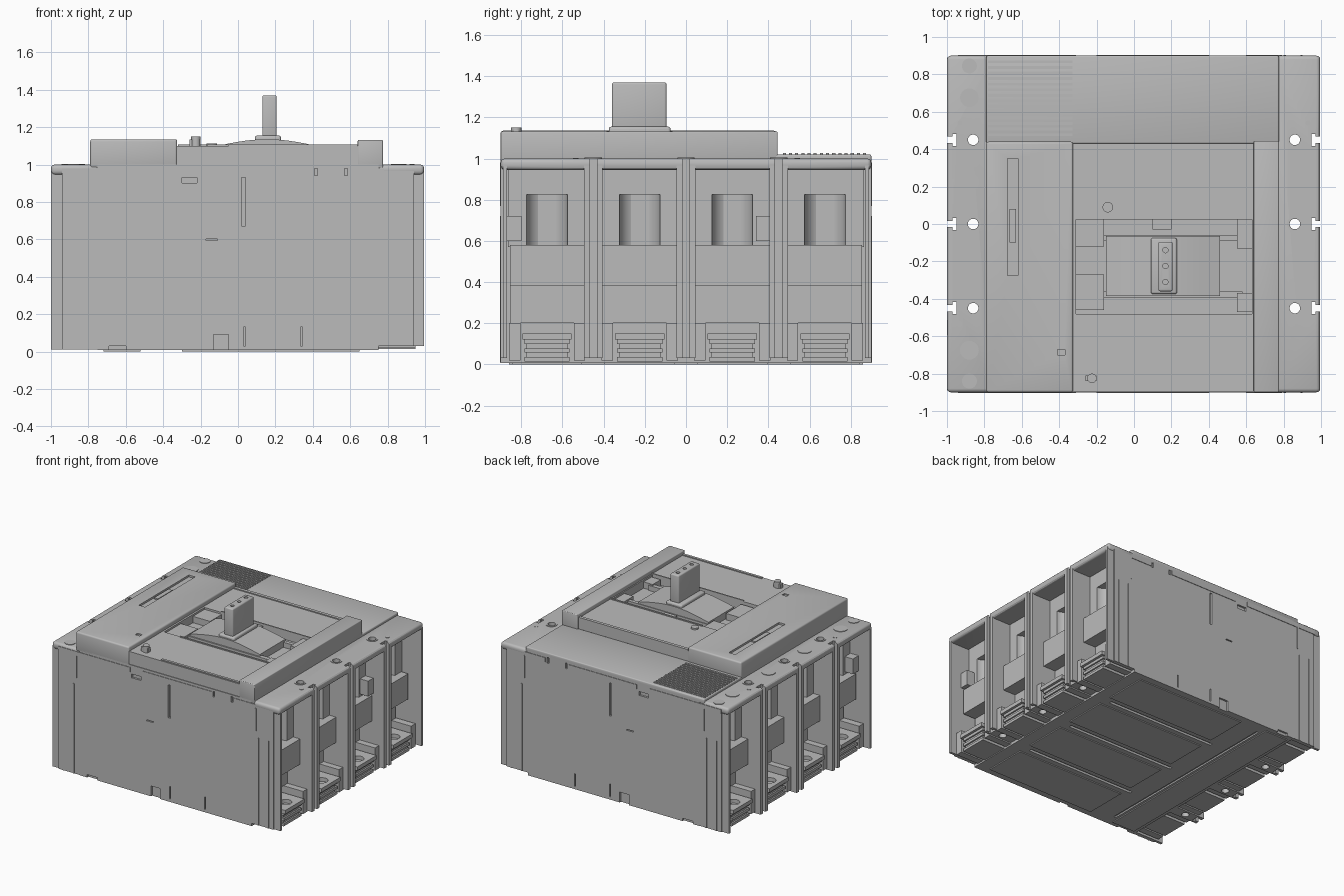
import bpy, bmesh, math
from mathutils import Matrix, Vector

if "Cube" in bpy.data.objects:
    bpy.data.objects.remove(bpy.data.objects["Cube"])

grey = bpy.data.materials.new("housing grey")
grey.use_nodes = True
COLOUR = (0.5, 0.5, 0.5, 1)
grey.diffuse_color = COLOUR
grey.node_tree.nodes["Principled BSDF"].inputs["Base Color"].default_value = COLOUR


def add_box(bm, x0, x1, y0, y1, z0, z1):
    lo = Vector((min(x0, x1), min(y0, y1), z0))
    hi = Vector((max(x0, x1), max(y0, y1), z1))
    bmesh.ops.create_cube(bm, size=1, matrix=Matrix.Translation((lo + hi) / 2) @ Matrix.Diagonal((*(hi - lo), 1)))


def add_cyl(bm, x, y, z0, z1, r, sides=32):
    bmesh.ops.create_cone(bm, cap_ends=True, segments=sides, radius1=r, radius2=r, depth=z1 - z0,
                          matrix=Matrix.Translation((x, y, (z0 + z1) / 2)))


def make(name, boxes=(), cyls=(), bevel=0, cutter=None):
    bm = bmesh.new()
    for b in boxes:
        add_box(bm, *b)
    for c in cyls:
        add_cyl(bm, *c)
    return finish(name, bm, bevel, cutter)


def finish(name, bm, bevel=0, cutter=None):
    me = bpy.data.meshes.new(name)
    bm.to_mesh(me)
    bm.free()
    ob = bpy.data.objects.new(name, me)
    bpy.context.collection.objects.link(ob)
    me.materials.append(grey)
    if bevel:
        m = ob.modifiers.new("soft edges", 'BEVEL')
        m.width, m.segments = bevel, 3
    if cutter:
        m = ob.modifiers.new("cut", 'BOOLEAN')
        m.object, m.solver, m.use_self = cutter, 'EXACT', True
    bpy.ops.object.select_all(action='DESELECT')
    bpy.context.view_layer.objects.active = ob
    ob.select_set(True)
    # Apply the modifiers first so the cut edges stay sharp
    if ob.modifiers:
        bpy.ops.object.convert(target='MESH')
    bpy.ops.object.shade_smooth_by_angle(angle=math.radians(30))
    return ob


def helper(name, boxes=(), cyls=()):
    ob = make(name, boxes, cyls)
    ob.hide_render = True
    ob.hide_viewport = True
    return ob


POLES = (-0.675, -0.225, 0.225, 0.675)
DIVIDERS = (-0.45, 0, 0.45)

# Main core with seams, bottom notches and underside channels
grooves = []
for s in (-1, 1):
    face = (s * 0.885, s * 0.95)
    for x0, x1, z0, z1 in ((0.02, 0.04, 0.67, 0.93), (-0.3, -0.22, 0.9, 0.93),
                           (0.41, 0.425, 0.94, 0.99), (0.57, 0.585, 0.94, 0.99),
                           (0.03, 0.04, 0.03, 0.13), (0.335, 0.345, 0.03, 0.13),
                           (-0.69, -0.6, -0.1, 0.03), (-0.13, -0.05, -0.1, 0.09),
                           (-0.17, -0.11, 0.595, 0.603)):
        grooves.append((x0, x1, *face, z0, z1))
for y in DIVIDERS:
    grooves.append((-0.35, 0.6, y - 0.012, y + 0.012, -0.1, 0.025))
    grooves.append((-0.05, 0.3, y + 0.07, y + 0.11, -0.1, 0.022))
grooves.append((-0.5, -0.48, -0.8, 0.8, -0.1, 0.02))
core_cutter = helper("seam_cutter", grooves)
make("core", [(-0.75, 0.75, -0.9, 0.9, 0.008, 1.0)], cutter=core_cutter)

# Cover seam strips along the front and back walls
for s in (-1, 1):
    make("cover_skirt", [(-0.94, -0.31, s * 0.89, s * 0.904, 0.945, 0.98),
                         (-0.2, 0.4, s * 0.89, s * 0.904, 0.945, 0.98),
                         (0.6, 0.78, s * 0.89, s * 0.904, 0.945, 0.98)])

# Terminal ends, mirrored left and right
for s in (-1, 1):
    edge = 0.995 if s > 0 else 1.0
    foot = 0.03 if s > 0 else 0.01
    slots, holes = [], []
    for y in DIVIDERS:
        slots += [(s * 0.965, s * 1.1, y - 0.017, y + 0.017, -0.1, 1.2),
                  (s * 0.95, s * 0.97, y - 0.032, y + 0.032, -0.1, 1.2)]
        holes.append((s * 0.86, y, -0.1, 1.2, 0.028))
    end_cutter = helper("slot_cutter", slots, holes)
    # Roof over the terminals, with rounded outer edge
    make("terminal_roof", [(s * 0.74, s * edge, -0.9, 0.9, 0.945, 1.0)], bevel=0.02, cutter=end_cutter)
    for y in DIVIDERS:
        make("pole_divider", [(s * 0.74, s * edge, y - 0.045, y + 0.045, foot, 0.965)], cutter=end_cutter)
        make("bolt_ring", cyls=[(s * 0.86, y, 0.99, 1.004, 0.042)], cutter=end_cutter)
    for e in (-1, 1):
        make("end_wall", [(s * 0.74, s * 0.94, e * 0.87, e * 0.9, foot, 0.965),
                          (s * 0.93, s * edge, e * 0.87, e * 0.89, foot, 0.965)])
        make("wall_rib", [(s * 0.8, s * 0.812, e * 0.89, e * 0.904, foot, 0.72),
                          (s * 0.89, s * 0.9, e * 0.89, e * 0.904, foot, 0.72),
                          (s * 0.78, s * 0.79, e * 0.89, e * 0.904, 0.77, 0.95)])
    # Terminal compartments
    for y in POLES:
        channel = helper("channel_cutter", cyls=[(s * 0.84, y, 0.5, 0.825, 0.1)])
        make("compartment_face", [(s * 0.72, s * 0.83, y - 0.19, y + 0.19, 0.57, 0.96)], cutter=channel)
        make("terminal_block", [(s * 0.72, s * 0.89, y - 0.18, y + 0.18, 0.38, 0.58),
                                (s * 0.72, s * 0.78, y - 0.18, y + 0.18, 0.2, 0.385)])
        hole = helper("pad_cutter", cyls=[(s * 0.89, y, 0.0, 0.3, 0.045)])
        make("terminal_pad", [(s * 0.72, s * 0.97, y - 0.12, y + 0.12, 0.12, 0.15)], cutter=hole)
        make("terminal_stack", [(s * 0.73, s * (0.95 - 0.012 * (i % 2)), y - 0.11 + 0.01 * (i % 2),
                                 y + 0.11 - 0.01 * (i % 2), 0.015 + i * 0.021, 0.036 + i * 0.021)
                                for i in range(5)])
        make("compartment_rails", [(s * 0.74, s * 0.95, y + e * 0.13, y + e * 0.185, 0.02, 0.2)
                                   for e in (-1, 1)])
    make("side_clips", [(s * 0.74, s * 0.9, y - 0.035, y + 0.035, 0.6, 0.72) for y in (-0.835, 0.375)])

# Access plugs on one end and small holes at the corners
plugs = [(-0.88, y, 0.99, 1.004, 0.05) for y in POLES]
plugs += [(-0.88, y, 0.99, 1.004, 0.04) for y in (-0.84, 0.845)]
plugs += [(s * 0.93, y, 0.99, 1.003, 0.014) for s in (-1, 1) for y in (-0.535, 0.54)]
make("access_plugs", cyls=plugs)

# Raised rear deck and ribbed grip panel
make("rear_deck", [(-0.79, 0.775, 0.43, 0.9, 0.98, 1.02)], bevel=0.008)
make("grip_ribs", [(-0.78, -0.33, 0.47 + i * 0.03, 0.485 + i * 0.03, 1.015, 1.026) for i in range(14)])

# Front cover: left panel, right bar and centre deck with handle well
panel_cutter = helper("panel_cutter", [(-0.675, -0.62, -0.275, 0.35, 1.12, 1.3),
                                       (-0.41, -0.37, -0.7, -0.67, 1.125, 1.3)])
make("left_cover", [(-0.79, -0.325, -0.9, 0.44, 0.98, 1.135)], bevel=0.012, cutter=panel_cutter)
make("cover_latch", [(-0.665, -0.63, -0.1, 0.08, 1.115, 1.13)])
make("right_bar", [(0.64, 0.775, -0.9, 0.445, 0.98, 1.132)], bevel=0.006)
well_cutter = helper("well_cutter", [(-0.31, 0.63, -0.48, 0.025, 1.035, 1.3)])
make("centre_deck", [(-0.33, 0.65, -0.895, 0.43, 0.98, 1.1)], cutter=well_cutter)
make("deck_frame", [(-0.165, 0.64, 0.025, 0.035, 1.09, 1.108), (-0.165, 0.64, -0.49, -0.48, 1.09, 1.108),
                    (-0.32, 0.64, 0.405, 0.43, 1.09, 1.108), (-0.05, 0.64, -0.89, -0.87, 1.09, 1.108)])
make("well_ledges", [(-0.315, -0.16, -0.46, -0.27, 1.03, 1.085), (-0.315, -0.16, -0.12, 0.025, 1.03, 1.085),
                     (0.1, 0.2, -0.03, 0.025, 1.03, 1.09), (0.55, 0.64, -0.47, -0.37, 1.03, 1.085),
                     (0.55, 0.64, -0.13, 0.025, 1.03, 1.085)])

# Arched slider under the handle, swept from an arc profile
bm = bmesh.new()
arc = [(-0.15 + 0.61 * i / 16, 1.09 + 0.045 * math.sin(math.pi * i / 16)) for i in range(17)]
outline = [(-0.15, 1.03)] + arc + [(0.46, 1.03)]
profile = bm.faces.new([bm.verts.new((x, -0.385, z)) for x, z in outline])
swept = bmesh.ops.extrude_face_region(bm, geom=[profile])
bmesh.ops.translate(bm, vec=(0, 0.32, 0), verts=[v for v in swept["geom"] if isinstance(v, bmesh.types.BMVert)])
bmesh.ops.recalc_face_normals(bm, faces=bm.faces)
finish("handle_slider", bm)
make("slider_wings", [(-0.25, 0.58, -0.395, -0.36, 1.03, 1.075), (-0.25, 0.58, -0.09, -0.06, 1.03, 1.075)])

# Handle lever with collar and three dimples on top
make("handle_collar", [(0.09, 0.23, -0.375, -0.075, 1.1, 1.155)], bevel=0.012)
dimples = helper("dimple_cutter", cyls=[(0.168, y, 1.355, 1.5, 0.014) for y in (-0.31, -0.225, -0.14)])
make("handle_lever", [(0.13, 0.207, -0.36, -0.095, 1.12, 1.37)], bevel=0.01, cutter=dimples)

# Cover screws and small test button
make("cover_screws", cyls=[(-0.14, 0.09, 1.09, 1.112, 0.028), (-0.225, -0.825, 1.09, 1.15, 0.025)])
make("test_button", [(-0.26, -0.2, -0.84, -0.81, 1.09, 1.135)])

# Underside plates
make("base_plates", [(-0.3, 0.65, y - 0.17, y + 0.17, 0.0, 0.012) for y in POLES] +
     [(-0.72, -0.52, -0.86, 0.86, 0.0, 0.012)])
